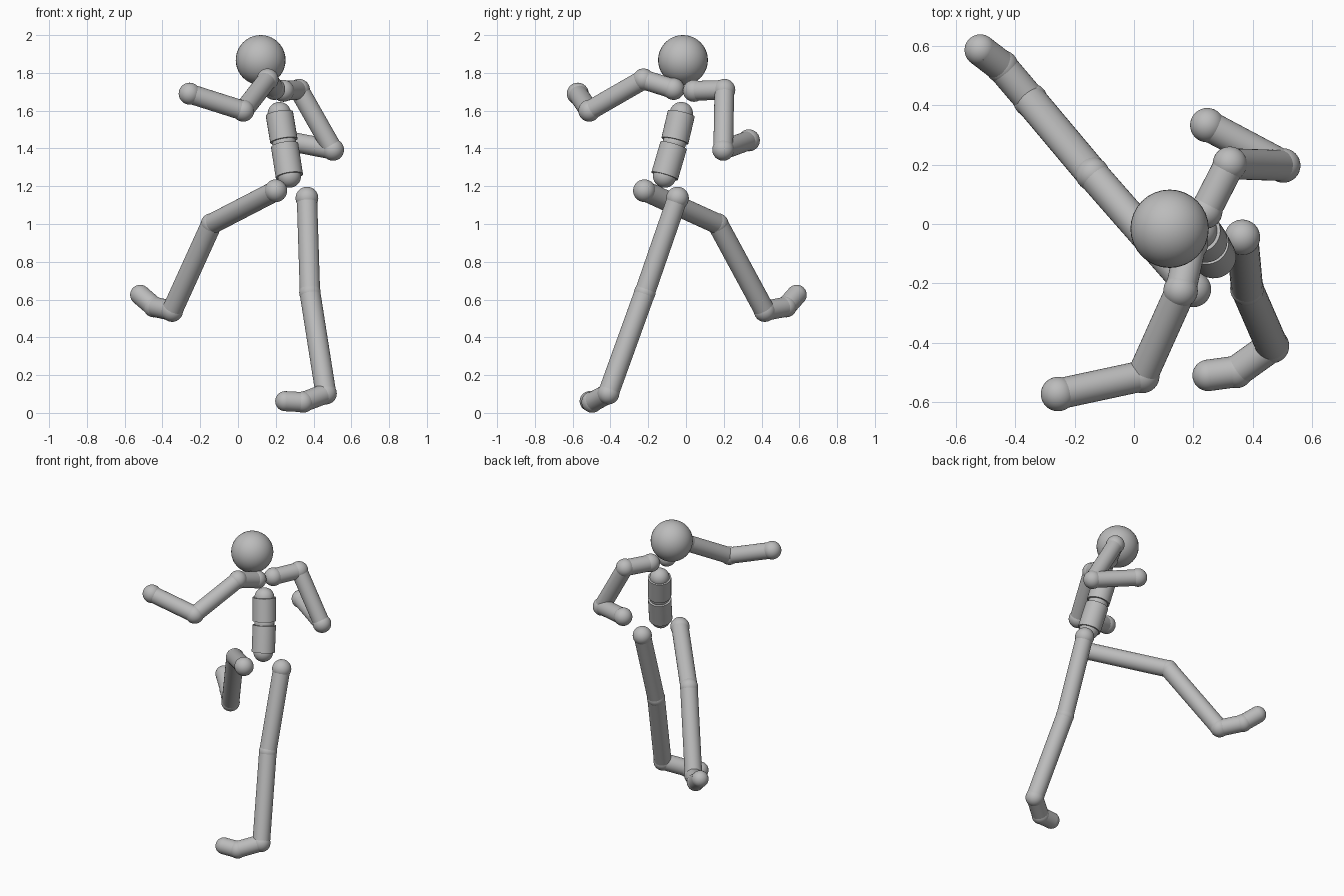
import bpy
from mathutils import Vector

if "Cube" in bpy.data.objects:
    bpy.data.objects.remove(bpy.data.objects["Cube"])

grey = bpy.data.materials.new("light grey")
grey.diffuse_color = (0.5, 0.5, 0.5, 1)
grey.use_nodes = True
grey.node_tree.nodes["Principled BSDF"].inputs["Base Color"].default_value = grey.diffuse_color


def finish(name):
    ob = bpy.context.object
    ob.name = name
    ob.data.materials.append(grey)
    bpy.ops.object.shade_smooth_by_angle()
    return ob


def ball(name, p, r):
    bpy.ops.mesh.primitive_uv_sphere_add(segments=32, ring_count=20, radius=r, location=p)
    return finish(name)


def rod(name, a, b, r, gap_a=0.0, gap_b=0.0):
    # straight cylinder between two joints, optionally stopping short
    a, b = Vector(a), Vector(b)
    d = (b - a).normalized()
    a, b = a + d * gap_a, b - d * gap_b
    bpy.ops.mesh.primitive_cylinder_add(vertices=32, radius=r, depth=(b - a).length,
                                        location=(a + b) / 2)
    ob = finish(name)
    ob.rotation_mode = 'QUATERNION'
    ob.rotation_quaternion = d.to_track_quat('Z', 'Y')
    return ob


def chain(name, joints, bones, ball_r, rod_r):
    # limb: a ball at each joint, a rod for each bone
    for i, (part, p) in enumerate(joints):
        ball(f"{name}_{part}", p, ball_r[i])
    for i, bone in enumerate(bones):
        rod(f"{name}_{bone}", joints[i][1], joints[i + 1][1], rod_r[i])


# Head
ball("head", (0.12, -0.016, 1.868), 0.132)

# Torso: two thick rods with a visible ball between them
pelvis, waist, chest = (0.272, -0.113, 1.254), (0.245, -0.062, 1.428), (0.219, -0.025, 1.584)
for n, p in (("pelvis", pelvis), ("waist", waist), ("chest", chest)):
    ball(n + "_joint", p, 0.062)
rod("lower_torso", pelvis, waist, 0.073, gap_b=0.013)
rod("upper_torso", waist, chest, 0.073, gap_a=0.013)

# Arms
arm_bones = ("collarbone", "upper_arm", "forearm")
arm_balls, arm_rods = (0.058,) * 4, (0.052,) * 3
chain("right_arm", [("collar", (0.192, -0.066, 1.715)), ("shoulder", (0.157, -0.225, 1.765)),
                    ("elbow", (0.028, -0.512, 1.6)), ("hand", (-0.256, -0.573, 1.69))],
      arm_bones, arm_balls, arm_rods)
chain("left_arm", [("collar", (0.24, 0.042, 1.705)), ("shoulder", (0.323, 0.203, 1.71)),
                   ("elbow", (0.503, 0.197, 1.393)), ("hand", (0.247, 0.333, 1.443))],
      arm_bones, arm_balls, arm_rods)

# Legs
leg_bones = ("thigh", "shin", "foot", "toe")
leg_balls, leg_rods = (0.06, 0.057, 0.058, 0.056, 0.053), (0.054, 0.055, 0.053, 0.053)
chain("right_leg", [("hip", (0.2, -0.22, 1.176)), ("knee", (-0.14, 0.168, 1.0)),
                    ("ankle", (-0.349, 0.417, 0.54)), ("arch", (-0.445, 0.53, 0.562)),
                    ("toe_tip", (-0.518, 0.586, 0.625))],
      leg_bones, leg_balls, leg_rods)
chain("left_leg", [("hip", (0.365, -0.045, 1.137)), ("knee", (0.381, -0.218, 0.637)),
                   ("ankle", (0.465, -0.411, 0.103)), ("arch", (0.345, -0.497, 0.057)),
                   ("toe_tip", (0.25, -0.51, 0.062))],
      leg_bones, leg_balls, leg_rods)
